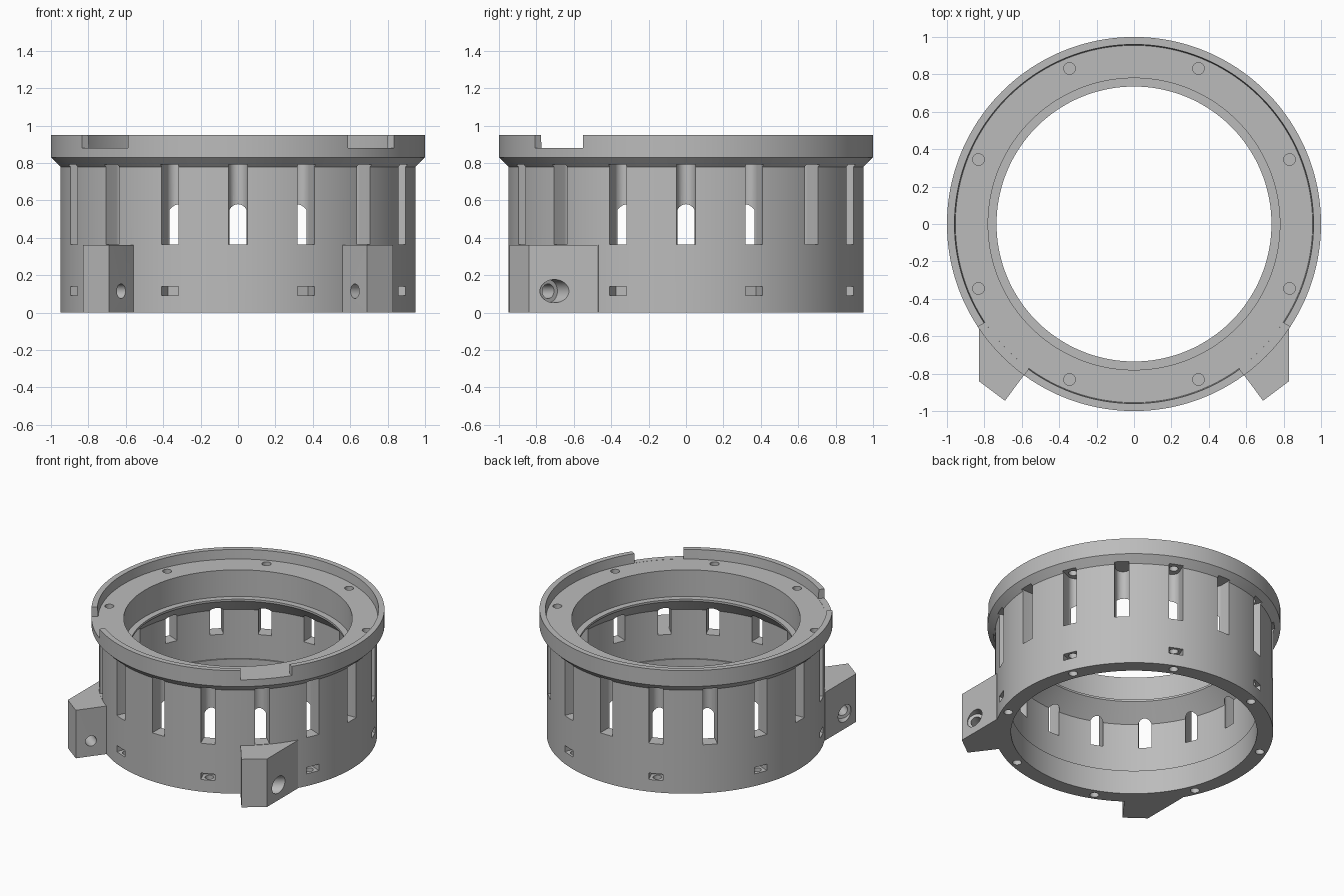
import bpy, bmesh
from math import sin, cos, pi, radians
from mathutils import Matrix, Vector

cube = bpy.data.objects.get("Cube")
if cube:
    bpy.data.objects.remove(cube, do_unlink=True)

grey = bpy.data.materials.new("plain grey")
grey.use_nodes = True
color = (0.5, 0.5, 0.5, 1)
grey.diffuse_color = color
grey.node_tree.nodes["Principled BSDF"].inputs["Base Color"].default_value = color


def finish(bm, name):
    bmesh.ops.recalc_face_normals(bm, faces=bm.faces)
    mesh = bpy.data.meshes.new(name)
    bm.to_mesh(mesh)
    bm.free()
    mesh.materials.append(grey)
    ob = bpy.data.objects.new(name, mesh)
    bpy.context.collection.objects.link(ob)
    return ob


def lathe(name, profile, n=192):
    bm = bmesh.new()
    rings = [[bm.verts.new((r * cos(2 * pi * i / n), r * sin(2 * pi * i / n), z))
              for r, z in profile] for i in range(n)]
    k = len(profile)
    for i in range(n):
        a, b = rings[i], rings[(i + 1) % n]
        for j in range(k):
            m = (j + 1) % k
            bm.faces.new((a[j], b[j], b[m], a[m]))
    return finish(bm, name)


def prism(bm, outline, z0, z1, matrix=Matrix()):
    lo, hi = [[bm.verts.new(matrix @ Vector((x, y, z))) for x, y in outline] for z in (z0, z1)]
    bm.faces.new(lo[::-1])
    bm.faces.new(hi)
    for i in range(len(lo)):
        j = (i + 1) % len(lo)
        bm.faces.new((lo[i], lo[j], hi[j], hi[i]))


def arc(cx, cy, r, start, end, n):
    return [(cx + r * cos(radians(start + (end - start) * i / n)),
             cy + r * sin(radians(start + (end - start) * i / n))) for i in range(n + 1)]


def circle(cx, r, n=24):
    return arc(cx, 0, r, 0, 360, n)[:-1]


def around(name, outline, z0, z1, angles):
    bm = bmesh.new()
    for a in angles:
        prism(bm, outline, z0, z1, Matrix.Rotation(radians(a), 4, 'Z'))
    return finish(bm, name)


def combine(target, tool, operation='DIFFERENCE'):
    tool.hide_render = True
    mod = target.modifiers.new(tool.name, 'BOOLEAN')
    mod.operation, mod.solver, mod.object = operation, 'EXACT', tool
    bpy.context.view_layer.objects.active = target
    bpy.ops.object.modifier_apply(modifier=mod.name)
    bpy.data.objects.remove(tool, do_unlink=True)


# Round housing with flared rim, recessed seat and inner lip
housing = lathe("ring_housing", [
    (.84, 0), (.95, 0), (.95, .78), (1, .83), (1, .95), (.96, .95), (.955, .88),
    (.78, .88), (.78, .68), (.735, .68), (.735, .665), (.85, .55), (.85, .18), (.84, .18)])

# Two angled clamp lugs, mirrored
bm = bmesh.new()
for side in (1, -1):
    prism(bm, [(.83, -.47), (.83, -.84), (.69, -.945), (.56, -.77),
               (.54, -.74), (.64, -.64), (.8, -.44)], 0, .362,
          Matrix.Diagonal((side, 1, 1, 1)))
combine(housing, finish(bm, "clamp_lugs"), 'UNION')

# Bolt hole through each lug, with a counterbore on its outer side
for name, radius, start, end in (("lug_hole", .039, -.2, .6), ("lug_counterbore", .062, .2, .6)):
    bm = bmesh.new()
    for side in (1, -1):
        turn = Vector((.8, .6, 0)).to_track_quat('Z', 'Y').to_matrix().to_4x4()
        place = Matrix.Translation((.625, -.857, .115)) @ turn
        prism(bm, circle(0, radius, 32), start, end, Matrix.Diagonal((side, 1, 1, 1)) @ place)
    combine(housing, finish(bm, name))

# Sixteen round-backed slots, opening into windows below the inner cone
slot = arc(.87, 0, .05, 90, 270, 16) + [(1.1, -.05), (1.1, .05)]
combine(housing, around("slots", slot, .365, .792, [22.5 * i for i in range(16)]))

# Screw holes and nut pockets
eighths = [22.5 + 45 * i for i in range(8)]
combine(housing, around("rim_screw_holes", circle(.9, .031), .76, .92, eighths))
combine(housing, around("base_screw_holes", circle(.9, .031), -.1, .25, eighths))
pocket = [(.857, -.05), (1.1, -.05), (1.1, .05), (.857, .05)]
combine(housing, around("nut_pockets", pocket, .092, .14, eighths))

# Two notches in the raised rim
half = 10.25
notch = arc(0, 0, .93, -half, half, 6) + arc(0, 0, 1.1, half, -half, 6)
combine(housing, around("rim_notches", notch, .881, 1.1, (-90 + 46.3, -90 - 46.3)))

# Smooth round walls, crisp edges
bpy.ops.object.select_all(action='DESELECT')
housing.select_set(True)
bpy.context.view_layer.objects.active = housing
bpy.ops.object.shade_smooth_by_angle(angle=radians(25))
